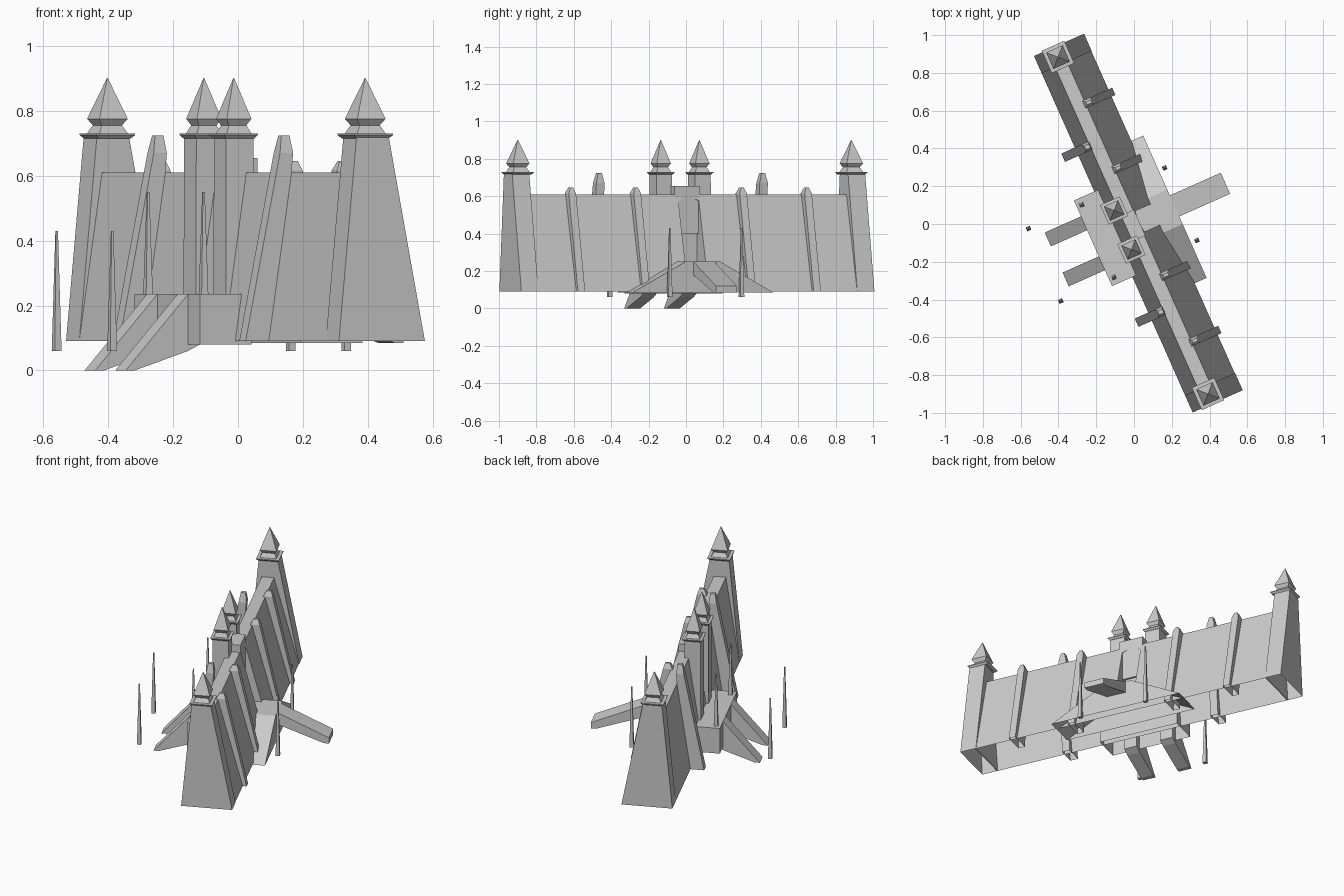
import bpy, bmesh, math
from mathutils import Matrix

if "Cube" in bpy.data.objects:
    bpy.data.objects.remove(bpy.data.objects["Cube"])

ROT = Matrix.Rotation(math.radians(24), 4, 'Z')   # whole building is turned in plan
MID = -0.005                                      # middle of the wall along its length


def make(name, verts, faces):
    mesh = bpy.data.meshes.new(name)
    mesh.from_pydata(verts, [], faces)
    bm = bmesh.new()
    bm.from_mesh(mesh)
    bmesh.ops.recalc_face_normals(bm, faces=bm.faces)
    bm.to_mesh(mesh)
    bm.free()
    ob = bpy.data.objects.new(name, mesh)
    ob.matrix_world = ROT
    bpy.context.collection.objects.link(ob)
    return ob


def open_base(ob):
    """Remove the underside, leaving a hollow shell."""
    bm = bmesh.new()
    bm.from_mesh(ob.data)
    low = min(v.co.z for v in bm.verts) + .001
    under = [f for f in bm.faces if all(v.co.z < low for v in f.verts)]
    bmesh.ops.delete(bm, geom=under, context='FACES')
    bm.to_mesh(ob.data)
    bm.free()


def loft(name, rings):
    """Stack of rectangles (x0, x1, y0, y1, z), capped at both ends."""
    v, f = [], []
    for x0, x1, y0, y1, z in rings:
        v += [(x0, y0, z), (x1, y0, z), (x1, y1, z), (x0, y1, z)]
    for r in range(len(rings) - 1):
        for i in range(4):
            a, b = r * 4 + i, r * 4 + (i + 1) % 4
            f.append((a, b, b + 4, a + 4))
    n = len(v)
    return make(name, v, f + [(3, 2, 1, 0), (n - 4, n - 3, n - 2, n - 1)])


def square_loft(name, cx, cy, profile):
    """Square tower form from (width, z) pairs."""
    return loft(name, [(cx - w / 2, cx + w / 2, cy - w / 2, cy + w / 2, z) for w, z in profile])


def prism(name, axis, profile, a, b):
    """Profile extruded from a to b: an x-z profile along y, or a y-z profile along x."""
    n = len(profile)
    v = [(p, e, z) if axis == 'Y' else (e, p, z) for e in (a, b) for p, z in profile]
    f = [tuple(range(n)), tuple(range(n, 2 * n))]
    f += [(i, (i + 1) % n, n + (i + 1) % n, n + i) for i in range(n)]
    return make(name, v, f)


# Long battered wall
wall = loft("wall", [(-.122, .166, MID - .938, MID + .938, .09),
                     (-.045, .025, MID - .938, MID + .938, .61)])

# Pointed doorway recess in the right face
arch = [(-.06, .24), (.06, .24), (.06, .575), (0, .605), (-.06, .575)]
cutter = prism("niche_cutter", 'X', arch, .012, .3)
cutter.hide_render = True
mod = wall.modifiers.new("niche", 'BOOLEAN')
mod.operation, mod.solver, mod.object = 'DIFFERENCE', 'EXACT', cutter
bpy.context.view_layer.objects.active = wall
bpy.ops.object.modifier_apply(modifier=mod.name)
bpy.data.objects.remove(cutter)
open_base(wall)
loft("door_panel", [(.005, .018, -.042, .042, .25), (.005, .018, -.042, .042, .56)])

# Block above the gate
loft("gate_block", [(-.045, .03, MID - .075, MID + .075, .4),
                    (-.045, .03, MID - .075, MID + .075, .655)])


def spire(name, cx, cy, s):
    square_loft(name, cx, cy, [(.11 * s, .715), (.13 * s, .725), (.13 * s, .729), (.095 * s, .73),
                               (.068 * s, .755), (.095 * s, .775), (.002, .90)])


for side in (-1, 1):
    # Tapered end towers
    y = MID + side * .983
    open_base(loft("end_tower", [(-.122, .168, y - .05, y + .05, .09),
                                 (-.062, .045, y - .05, y + .05, .725)]))
    spire("end_tower_spire", -.008, y - side * .007, 1)
    # Slim gate towers
    y = MID + side * .113
    square_loft("gate_tower", -.067, y, [(.095, .20), (.092, .725)])
    spire("gate_tower_spire", -.067, y, .87)
    # Buttresses on the right face
    for d in (.31, .69):
        y = MID + side * d
        open_base(loft("slim_buttress", [(.06, .188, y - .021, y + .021, .09),
                                         (.015, .068, y - .021, y + .021, .615),
                                         (.03, .058, y - .008, y + .008, .645)]))
    # Taller buttresses on the left face
    y = MID + side * .478
    open_base(loft("tall_buttress", [(-.2, -.09, y - .024, y + .024, .09),
                                     (-.084, -.04, y - .024, y + .024, .67),
                                     (-.074, -.046, y - .011, y + .011, .723)]))
    # Ramps down from the left terrace
    y = MID + side * .116
    prism("left_ramp", 'Y', [(-.2, .235), (-.24, .235), (-.45, 0), (-.42, 0), (-.24, .06),
                             (-.2, .08)], y - .04, y + .04)
    # Slender obelisks
    for x, z0, z1 in ((-.52, .06, .43), (-.212, .225, .55), (.269, .06, .43)):
        square_loft("obelisk", x, MID + side * .21, [(.023, z0), (.006, z1)])

# Left terrace
open_base(loft("left_terrace", [(-.24, -.067, MID - .248, MID + .248, .08),
                                (-.24, -.067, MID - .248, MID + .248, .235)]))

# Right terrace with sloping ends, and its ramp
open_base(loft("right_terrace", [(.03, .235, MID - .412, MID + .412, .085),
                                 (.03, .235, MID - .1, MID + .1, .25)]))
prism("right_ramp", 'Y', [(.2, .25), (.235, .25), (.53, .12), (.53, .085), (.5, .085), (.2, .19)],
      -.061, .061)
